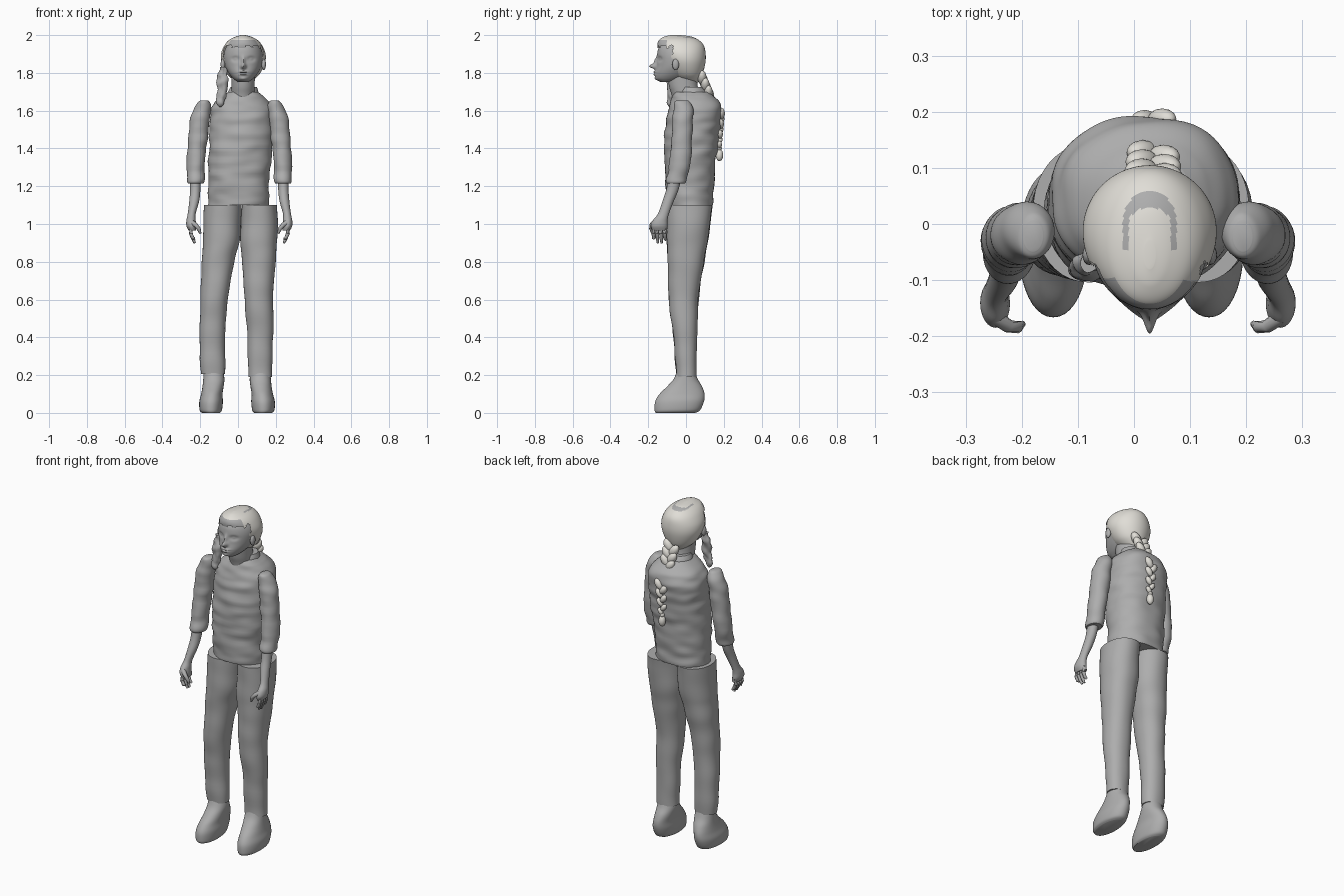
import bpy, bmesh, math
from mathutils import Vector, noise

cube = bpy.data.objects.get("Cube")
if cube:
    bpy.data.objects.remove(cube)


def material(name, rgb):
    m = bpy.data.materials.new(name)
    m.use_nodes = True
    m.diffuse_color = (*rgb, 1)
    m.node_tree.nodes["Principled BSDF"].inputs["Base Color"].default_value = (*rgb, 1)
    return m


GREY = material("plain grey", (0.42, 0.42, 0.42))
CREAM = material("pale cream", (0.75, 0.73, 0.68))


def finish(bm, name, mats):
    bmesh.ops.recalc_face_normals(bm, faces=bm.faces)
    me = bpy.data.meshes.new(name)
    bm.to_mesh(me)
    bm.free()
    for m in mats:
        me.materials.append(m)
    ob = bpy.data.objects.new(name, me)
    bpy.context.collection.objects.link(ob)
    bpy.ops.object.select_all(action='DESELECT')
    ob.select_set(True)
    bpy.context.view_layer.objects.active = ob
    bpy.ops.object.shade_smooth_by_angle(angle=math.radians(50))
    return ob


def spline(a, b, c, d, t):
    # Catmull-Rom blend of four rings
    return [q + 0.5 * t * (r - p + t * (2 * p - 5 * q + 4 * r - s + t * (3 * (q - r) + s - p)))
            for p, q, r, s in zip(a, b, c, d)]


def loft(rings, segs=40, steps=6, square=1.0, wrinkle=0.0, fold=(9, 9, 22)):
    """Rings are (z, x min, x max, y min, y max), joined by a smooth skin."""
    ends = [rings[0]] + rings + [rings[-1]]
    levels = [spline(*ends[i:i + 4], k / steps)
              for i in range(len(rings) - 1) for k in range(steps)] + [rings[-1]]
    bm = bmesh.new()
    loops = []
    for z, x0, x1, y0, y1 in levels:
        loop = []
        for s in range(segs):
            a = math.tau * s / segs
            c, n = math.cos(a), math.sin(a)
            dx = math.copysign(abs(c) ** square, c)
            dy = math.copysign(abs(n) ** square, n)
            p = Vector(((x0 + x1) / 2 + dx * (x1 - x0) / 2, (y0 + y1) / 2 + dy * (y1 - y0) / 2, z))
            bump = wrinkle * noise.noise(Vector(f * v for f, v in zip(fold, p)))
            loop.append(bm.verts.new(p + Vector((c, n, 0)) * bump))
        loops.append(loop)
    for lo, hi in zip(loops, loops[1:]):
        for s in range(segs):
            t = (s + 1) % segs
            bm.faces.new((lo[s], lo[t], hi[t], hi[s]))
    bm.faces.new(loops[0])
    bm.faces.new(loops[-1])
    return bm


def mirror_x(bm, side, shift):
    for v in bm.verts:
        v.co.x = shift + side * v.co.x
    return bm


def blob(bm, centre, radii, tilt=0.0):
    new = bmesh.ops.create_uvsphere(bm, u_segments=16, v_segments=10, radius=1)["verts"]
    for v in new:
        x, y, z = (c * r for c, r in zip(v.co, radii))
        v.co = Vector((x * math.cos(tilt) - z * math.sin(tilt), y,
                       x * math.sin(tilt) + z * math.cos(tilt))) + Vector(centre)


def tube(bm, points, radii, segs=10):
    loops = []
    for i, p in enumerate(points):
        d = Vector(points[min(i + 1, len(points) - 1)]) - Vector(points[max(i - 1, 0)])
        q = d.to_track_quat('Z', 'Y')
        loops.append([bm.verts.new(Vector(p) + q @ Vector((
            math.cos(math.tau * s / segs), math.sin(math.tau * s / segs), 0)) * radii[i])
            for s in range(segs)])
    for lo, hi in zip(loops, loops[1:]):
        for s in range(segs):
            t = (s + 1) % segs
            bm.faces.new((lo[s], lo[t], hi[t], hi[s]))
    bm.faces.new(loops[0])
    bm.faces.new(loops[-1])


# Shirt body with rounded shoulders
finish(loft([(1.10, -.155, .16, -.10, .14), (1.22, -.155, .165, -.108, .148),
             (1.38, -.155, .18, -.115, .165), (1.52, -.15, .185, -.11, .183),
             (1.60, -.145, .185, -.095, .19), (1.645, -.125, .17, -.08, .175),
             (1.675, -.09, .14, -.07, .15), (1.70, -.055, .105, -.06, .12)],
            segs=64, steps=10, square=.9, wrinkle=.009), "shirt", [GREY])

# Neck and standing collar
finish(loft([(1.60, -.04, .09, -.06, .08), (1.68, -.036, .088, -.075, .075),
             (1.73, -.034, .088, -.09, .062), (1.80, -.034, .09, -.10, .06)]), "neck", [GREY])
finish(loft([(1.66, -.062, .118, -.05, .125), (1.70, -.052, .108, -.045, .108),
             (1.725, -.04, .10, -.03, .09)]), "collar", [GREY])

# Trouser legs
legs = {"right": [(.205, -.195, -.07, -.052, .053), (.40, -.205, -.068, -.066, .06),
                  (.60, -.20, -.055, -.09, .067), (.80, -.192, -.02, -.097, .097),
                  (.92, -.187, .01, -.10, .118), (1.10, -.18, .02, -.102, .14)],
        "left": [(.19, .055, .18, -.052, .053), (.40, .05, .185, -.066, .06),
                 (.60, .035, .187, -.09, .067), (.80, .02, .20, -.097, .097),
                 (.92, .012, .207, -.10, .118), (1.10, .02, .208, -.102, .14)]}
for side, rings in legs.items():
    finish(loft(rings, steps=8, square=.92, wrinkle=.006, fold=(7, 7, 9)),
           side + "_trouser_leg", [GREY])

# Shoes, narrow at the ankle with a flat sole
for side, sign, shift in (("left", 1, 0), ("right", -1, -.01)):
    shoe = loft([(0, .085, .18, -.16, .05), (.015, .075, .193, -.166, .075),
                 (.06, .07, .195, -.163, .095), (.10, .072, .185, -.14, .098),
                 (.14, .066, .178, -.10, .085), (.18, .062, .174, -.065, .062),
                 (.23, .07, .17, -.045, .045)], square=.95)
    finish(mirror_x(shoe, sign, shift), side + "_shoe", [GREY])

# Arms: puffed sleeve, forearm, hand with curled fingers
for side, sign, shift in (("left", 1, 0), ("right", -1, .014)):
    sleeve = loft([(1.215, .20, .28, -.10, -.005), (1.235, .193, .287, -.105, .005),
                   (1.32, .188, .285, -.09, .02), (1.45, .176, .28, -.075, .035),
                   (1.55, .165, .268, -.07, .038), (1.61, .16, .248, -.066, .034),
                   (1.645, .167, .224, -.058, .02), (1.655, .18, .208, -.045, .005)],
                  wrinkle=.008, fold=(9, 9, 20))
    finish(mirror_x(sleeve, sign, shift), side + "_sleeve", [GREY])
    arm = loft([(.965, .236, .275, -.178, -.10), (.99, .235, .287, -.185, -.098),
                (1.02, .238, .287, -.175, -.098), (1.055, .238, .28, -.148, -.09),
                (1.12, .22, .272, -.125, -.065), (1.18, .213, .268, -.105, -.04),
                (1.26, .21, .27, -.09, -.02)], segs=24)
    finish(mirror_x(arm, sign, shift), side + "_forearm", [GREY])
    hand = bmesh.new()
    for i, low in enumerate((.925, .90, .898, .915)):
        y = -.169 + .02 * i
        tube(hand, [(.262, y, .985), (.264, y - .003, .95), (.254, y - .002, .925),
                    (.243, y, low)], [.011, .0105, .0095, .006])
    tube(hand, [(.262, -.165, 1.01), (.238, -.182, .995), (.222, -.184, .975),
                (.213, -.178, .95)], [.014, .012, .011, .006])
    finish(mirror_x(hand, sign, shift), side + "_fingers", [GREY])

# Head with features pushed out of or into the face: (x, z, width, height, depth)
head = loft([(1.752, .0, .056, -.135, -.08), (1.77, -.025, .081, -.160, .0),
             (1.80, -.05, .106, -.164, .05), (1.84, -.07, .126, -.156, .08),
             (1.89, -.076, .132, -.153, .088), (1.93, -.066, .122, -.146, .08),
             (1.96, -.045, .10, -.125, .055), (1.985, .0, .056, -.08, .0)],
            segs=160, steps=9)
features = [(0, 1.835, .013, .013, -.035), (0, 1.86, .009, .022, -.014),
            (-.042, 1.873, .02, .012, .012), (.042, 1.873, .02, .012, .012),
            (0, 1.805, .024, .005, -.010), (0, 1.792, .02, .005, -.009),
            (0, 1.7985, .024, .002, .004), (0, 1.767, .02, .010, -.006),
            (-.042, 1.873, .011, .006, -.007), (.042, 1.873, .011, .006, -.007)]
for v in head.verts:
    if v.co.y < -.05:
        x, z = v.co.x - .028, v.co.z
        v.co.y += sum(d * math.exp(-((x - fx) / w) ** 2 - ((z - fz) / h) ** 2)
                      for fx, fz, w, h, d in features)
finish(head, "head", [GREY])
ears = bmesh.new()
for sign in (-1, 1):
    blob(ears, (.028 + sign * .108, -.055, 1.845), (.012, .018, .03))
finish(ears, "ears", [GREY])

# Hair cap, cut away round the face, with a grey horseshoe on the crown
hair = loft([(1.745, .0, .056, -.02, .06), (1.79, -.055, .111, -.075, .086),
             (1.85, -.086, .142, -.115, .102), (1.90, -.09, .146, -.14, .104),
             (1.945, -.072, .128, -.152, .094), (1.975, -.046, .102, -.142, .066),
             (1.993, -.01, .066, -.112, .025), (2.0, .018, .038, -.08, -.03)],
            segs=120, steps=10)
cut = []
for f in hair.faces:
    c = f.calc_center_median()
    ragged = .02 * noise.noise(c * 40)
    if c.y < -.07 + ragged and c.z < 1.94 + ragged:
        cut.append(f)
    u, w = (c.x - .028) / .048, c.y
    outer = u * u + (max(w, 0) / .06) ** 2 < 1
    inner = (u / .78) ** 2 + (max(w, 0) / .03) ** 2 < 1
    fringe = w < -.1 + ragged and c.z < 1.975
    if c.z > 1.9 and (fringe or (w > -.045 and outer and not inner)):
        f.material_index = 1
bmesh.ops.delete(hair, geom=cut, context='FACES')
finish(hair, "hair_cap", [CREAM, GREY])


# Braid: paired overlapping lobes at the nape, then again down the back
def plait(name, start, end, count, size, taper):
    bm = bmesh.new()
    for i in range(count):
        t = i / (count - 1)
        p = Vector(start).lerp(Vector(end), t)
        s = size * (1 - taper * t)
        side = -1 if i % 2 else 1
        blob(bm, p + Vector((side * s * .6, 0, 0)), (s * .75, s * .7, s * 1.25), side * -.6)
    return bm


finish(plait("upper", (.034, .085, 1.775), (.034, .128, 1.68), 6, .034, .1), "upper_braid", [CREAM])
lower = plait("lower", (.034, .187, 1.585), (.034, .178, 1.42), 7, .027, .35)
blob(lower, (.034, .177, 1.365), (.02, .02, .032))
blob(lower, (.034, .176, 1.40), (.012, .014, .012))
finish(lower, "lower_braid", [CREAM])

# Loose lock hanging beside the neck
lock = loft([(1.62, -.10, -.088, -.088, -.08), (1.66, -.112, -.07, -.095, -.07),
             (1.72, -.11, -.056, -.10, -.065), (1.78, -.108, -.058, -.095, -.055),
             (1.83, -.092, -.062, -.085, -.05)], segs=20, wrinkle=.014, fold=(40, 40, 30))
finish(lock, "side_lock", [GREY])
